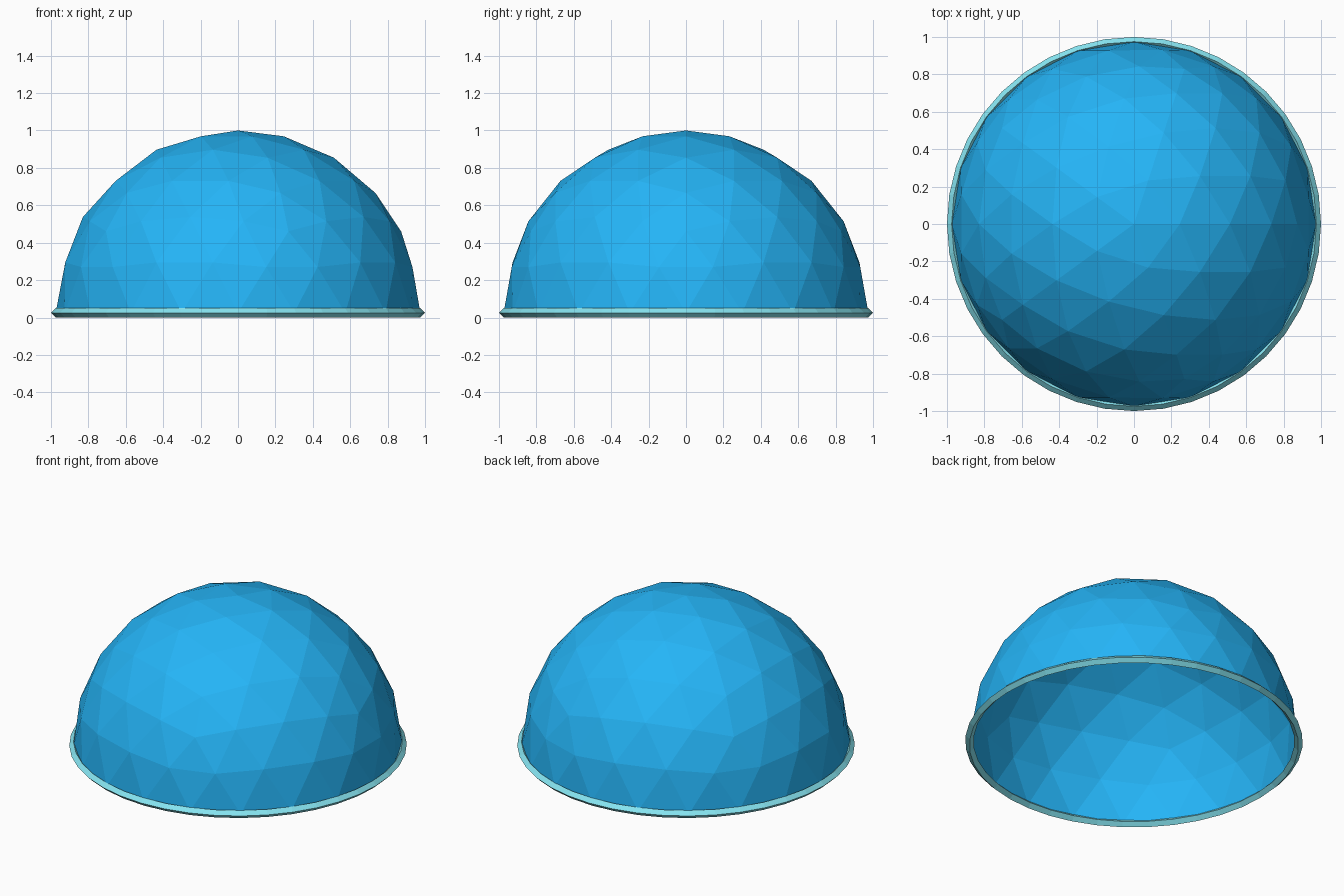
import bpy, bmesh

if "Cube" in bpy.data.objects:
    bpy.data.objects.remove(bpy.data.objects["Cube"])

RADIUS = 0.975   # dome radius and rim centre line
RIM = 0.025      # rim half-thickness


def colour(obj, name, rgb):
    mat = bpy.data.materials.new(name)
    mat.diffuse_color = (*rgb, 1.0)
    mat.use_nodes = True
    mat.node_tree.nodes["Principled BSDF"].inputs["Base Color"].default_value = mat.diffuse_color
    obj.data.materials.append(mat)


# Dome: upper half of a low-poly icosphere, left open underneath
bpy.ops.mesh.primitive_ico_sphere_add(subdivisions=3, radius=RADIUS, location=(0, 0, RIM))
dome = bpy.context.object
dome.name = "dome"
bm = bmesh.new()
bm.from_mesh(dome.data)
lower = [f for f in bm.faces if f.calc_center_median().z < 0]
bmesh.ops.delete(bm, geom=lower, context='FACES')
bm.to_mesh(dome.data)
bm.free()
colour(dome, "blue", (0.018, 0.46, 0.93))

# Rim: ring with a diamond cross-section around the dome's base
bpy.ops.mesh.primitive_torus_add(major_radius=RADIUS, minor_radius=RIM,
                                 major_segments=40, minor_segments=4,
                                 location=(0, 0, RIM))
rim = bpy.context.object
rim.name = "base_rim"
colour(rim, "pale_cyan", (0.24, 0.78, 0.88))
